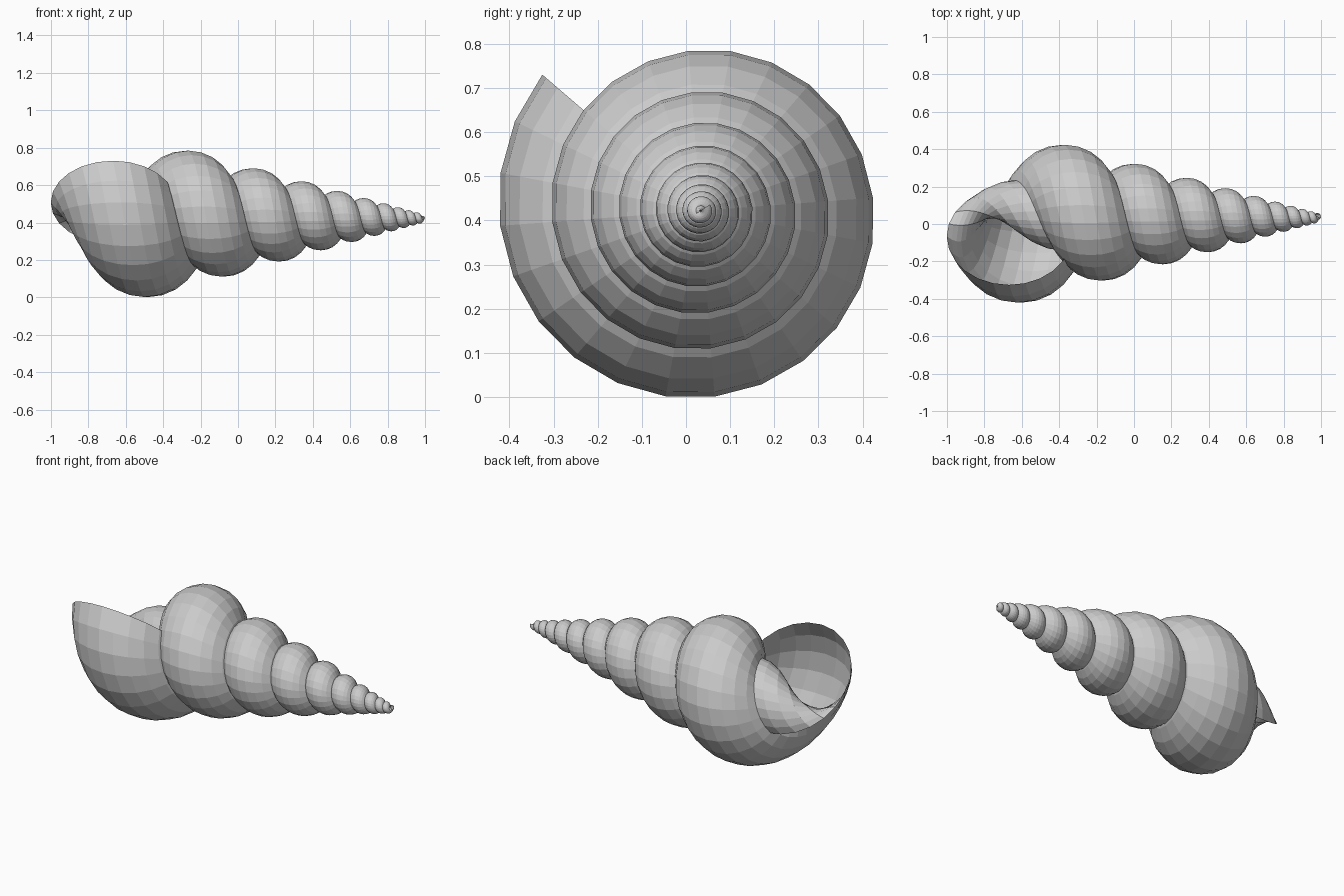
import bpy, bmesh, math

if "Cube" in bpy.data.objects:
    bpy.data.objects.remove(bpy.data.objects["Cube"])

# Proportions of the spiral: everything scales with distance d from the apex
APEX_X, AXIS_Y, AXIS_Z = 1.076, 0.033, 0.422
D_END = 1.744                  # apex distance of the tube centre at the mouth
SHRINK = 0.74                  # size ratio from one whorl to the next
TURNS, STEPS, SIDES = 9.7, 24, 24
A_END = math.radians(40.7)     # direction of the mouth, from -y towards +z
CENTRE_R, TUBE_R, TUBE_X = 0.075, 0.196, 0.191

mat = bpy.data.materials.new("shell grey")
mat.diffuse_color = (0.6, 0.6, 0.6, 1)
mat.use_nodes = True
mat.node_tree.nodes["Principled BSDF"].inputs["Base Color"].default_value = mat.diffuse_color


def ring(bm, turns_back):
    """One cross-section of the growing tube, in a plane through the axis."""
    a = A_END - turns_back * math.tau
    d = D_END * SHRINK ** turns_back
    verts = []
    for j in range(SIDES):
        s = math.tau * j / SIDES
        r = d * (CENTRE_R + TUBE_R * math.cos(s))
        x = APEX_X - d + d * TUBE_X * math.sin(s)
        verts.append(bm.verts.new((x, AXIS_Y - r * math.cos(a), AXIS_Z + r * math.sin(a))))
    return verts


# Spiral shell: rings joined from apex to open mouth
bm = bmesh.new()
count = round(TURNS * STEPS)
rings = [ring(bm, (count - i) / STEPS) for i in range(count + 1)]
for p, q in zip(rings, rings[1:]):
    for j in range(SIDES):
        k = (j + 1) % SIDES
        bm.faces.new((p[j], p[k], q[k], q[j]))
mesh = bpy.data.meshes.new("spiral_shell")
bm.to_mesh(mesh)
bm.free()
mesh.materials.append(mat)
shell = bpy.data.objects.new("spiral_shell", mesh)
bpy.context.collection.objects.link(shell)
